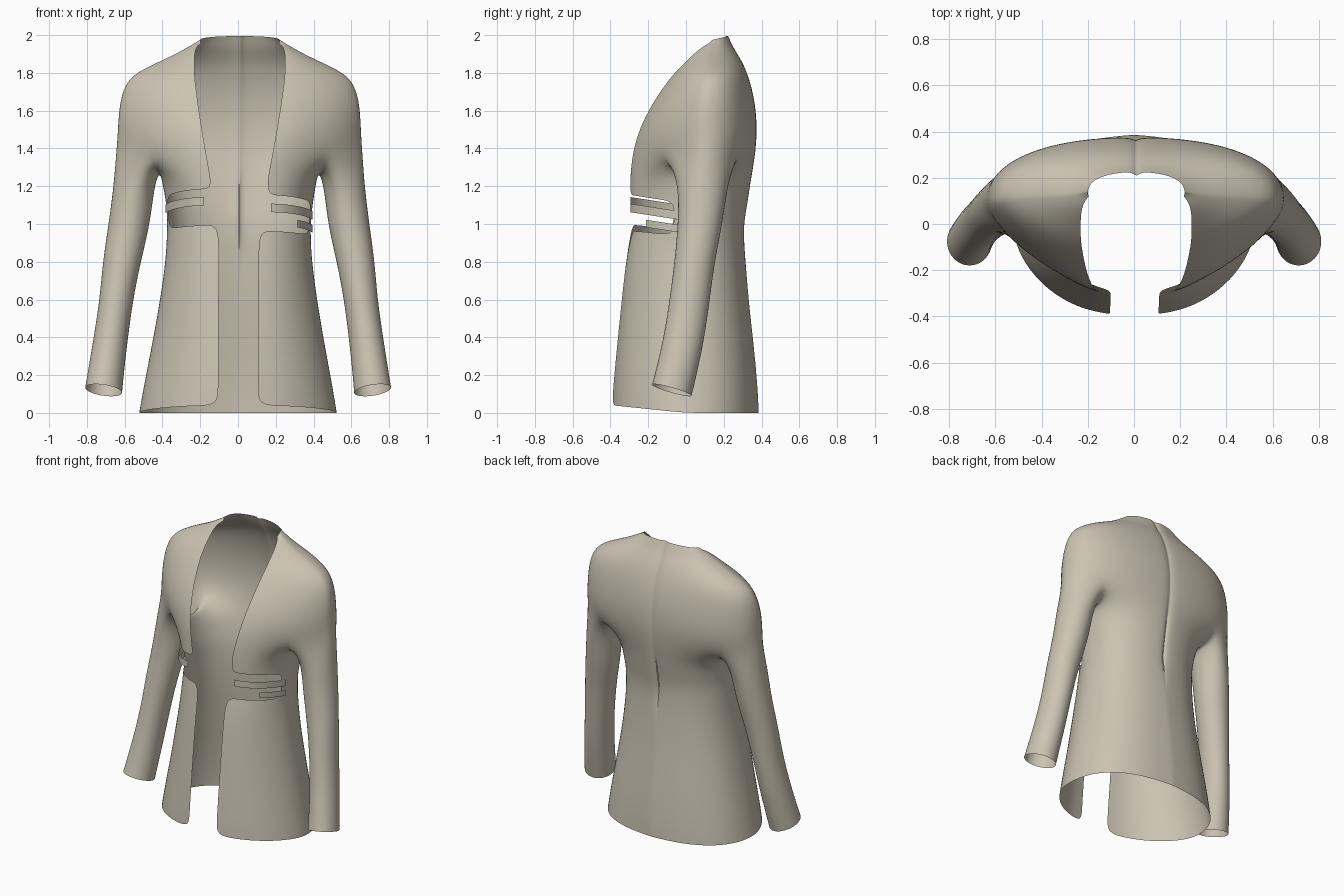
import bpy, bmesh
from math import sin, cos, pi, radians

cube = bpy.data.objects.get("Cube")
if cube:
    bpy.data.objects.remove(cube)

cloth = bpy.data.materials.new("beige cloth")
cloth.use_nodes = True
colour = (0.60, 0.55, 0.45, 1)
cloth.diffuse_color = colour
cloth.node_tree.nodes["Principled BSDF"].inputs["Base Color"].default_value = colour

# Horizontal sections: height, edge x, edge y, half width, side y, back y, lift of front edge
UPPER = [
    (1.975, .205, .12, .21, .14, .225, -.02),
    (1.94, .23, .09, .27, .13, .25, 0),
    (1.90, .24, .04, .34, .13, .275, 0),
    (1.85, .24, -.01, .45, .13, .305, 0),
    (1.79, .24, -.07, .575, .12, .33, 0),
    (1.71, .23, -.13, .625, .11, .355, 0),
    (1.60, .215, -.20, .645, .10, .375, 0),
    (1.48, .195, -.255, .65, .10, .38, 0),
    (1.36, .175, -.285, .66, .10, .37, 0),
]
LOWER = [
    (1.24, .15, -.295, .415, .04, .35, 0),
    (1.12, .15, -.295, .395, .03, .33, .05),
    (1.04, .15, -.29, .385, .02, .315, .05),
    (.95, .105, -.285, .385, .02, .31, .03),
    (.82, .105, -.315, .39, .01, .315, 0),
    (.60, .105, -.34, .42, 0, .33, 0),
    (.35, .105, -.365, .465, 0, .36, 0),
    (.12, .105, -.385, .51, 0, .38, .02),
    (.0, .105, -.39, .53, 0, .385, .04),
]
# Sleeve rings: height, centre x, centre y, radius x, radius y
SLEEVE = [
    (1.20, .557, .09, .108, .13), (1.0, .58, .075, .11, .117),
    (.80, .62, .045, .10, .105), (.60, .647, .02, .088, .105),
    (.40, .675, -.01, .09, .105), (.24, .697, -.045, .094, .105),
    (.12, .712, -.075, .098, .105),
]
CHEST_HEM, SKIRT_TOP = 1, 3     # rows bounding the waist slot


def section(row, n, front_pow, back_pow, seam=True):
    """Half section from the front edge round the side to the back centre."""
    z, ex, ey, hw, sy, by, lift = row
    pts = []
    for i in range(n + 1):
        a = i / n * pi / 2
        s, c = sin(a) ** front_pow, max(cos(a), 0) ** front_pow
        pts.append((ex + (hw - ex) * s, sy + (ey - sy) * c, z + lift * c))
    for i in range(1, n + 1):
        a = i / n * pi / 2
        s, c = sin(a) ** back_pow, max(cos(a), 0) ** back_pow
        pts.append((hw * c, sy + (by - sy) * s, z + max(0, -lift) * s))
    if seam:
        x, y, top = pts[-1]
        pts.insert(-1, (.018, y, top))
        pts[-1] = (0, y - (.022 if z > .9 else 0), top)
    return pts


def finish(bm, name, levels):
    bmesh.ops.recalc_face_normals(bm, faces=bm.faces)
    mesh = bpy.data.meshes.new(name)
    bm.to_mesh(mesh)
    bm.free()
    mesh.materials.append(cloth)
    obj = bpy.data.objects.new(name, mesh)
    bpy.context.collection.objects.link(obj)
    if levels:
        mod = obj.modifiers.new("smooth cloth", "SUBSURF")
        mod.levels = mod.render_levels = levels
    for poly in mesh.polygons:
        poly.use_smooth = True
    return obj


def strip_faces(bm, a, b, closed=False, skip=0):
    """Join two rows of vertices with quads."""
    for i in range(skip, len(a) if closed else len(a) - 1):
        j = (i + 1) % len(a)
        bm.faces.new((a[i], a[j], b[j], b[i]))


def add_half(bm, side):
    def verts(pts):
        return [bm.verts.new((x * side + .005 * z, y, z)) for x, y, z in pts]

    # shoulders and chest
    upper = []
    for k, row in enumerate(UPPER):
        last = k == len(UPPER) - 1
        upper.append(verts(section(row, 6, 1.5 if last else 1.35, 1 if last else .88)))
    for a, b in zip(upper, upper[1:]):
        strip_faces(bm, a, b)
    base = upper[-1]

    # underarm bridge splits the last chest row into body and sleeve
    under = verts([(.43, 0, 1.29), (.42, .09, 1.27), (.43, .18, 1.28)])
    rows = [base[:4] + under + base[9:]]

    # waist and skirt
    for k, row in enumerate(LOWER):
        pts = section(row, 5, 1.1, .88)
        if CHEST_HEM <= k <= SKIRT_TOP:
            pts = [(x, y, z - .016 * side) for x, y, z in pts]
        rows.append(verts(pts))
    for k, (a, b) in enumerate(zip(rows, rows[1:])):
        strip_faces(bm, a, b, skip=4 if CHEST_HEM < k <= SKIRT_TOP else 0)

    # sleeve
    ring = base[3:10] + under[::-1]
    for k, (z, cx, cy, rx, ry) in enumerate(SLEEVE):
        tilt = -.28 * k / (len(SLEEVE) - 1)
        pts = []
        for i in range(10):
            a = radians((i - 3) * 36)
            dx, dy = rx * 1.06 * cos(a), ry * 1.06 * sin(a)
            pts.append((cx + dx, cy + dy, z + tilt * dy - tilt * .5 * dx))
        new = verts(pts)
        strip_faces(bm, ring, new, closed=True)
        ring = new


# coat shell
bm = bmesh.new()
for side in (1, -1):
    add_half(bm, side)
bmesh.ops.remove_doubles(bm, verts=bm.verts, dist=.0005)
loose = [v for v in bm.verts if not v.link_faces]
bmesh.ops.delete(bm, geom=loose, context="VERTS")
finish(bm, "coat_body", 2)


# waist straps, curved along the body section
def strap(name, side, z, height, edge, start):
    row = (z, edge, -.295, .395, .03, .33, .05)
    pts = section(row, 20, 1.1, 1, seam=False)[start:18]
    bm = bmesh.new()
    edges = [[bm.verts.new((x * side + .005, y, h + dz)) for x, y, h in pts]
             for dz in (height / 2, -height / 2)]
    strip_faces(bm, *edges)
    finish(bm, name, 0)


strap("right_strap", -1, 1.07, .045, .185, 0)
strap("left_strap", 1, 1.035, .045, .17, 0)
strap("left_short_strap", 1, .965, .04, .17, 9)
